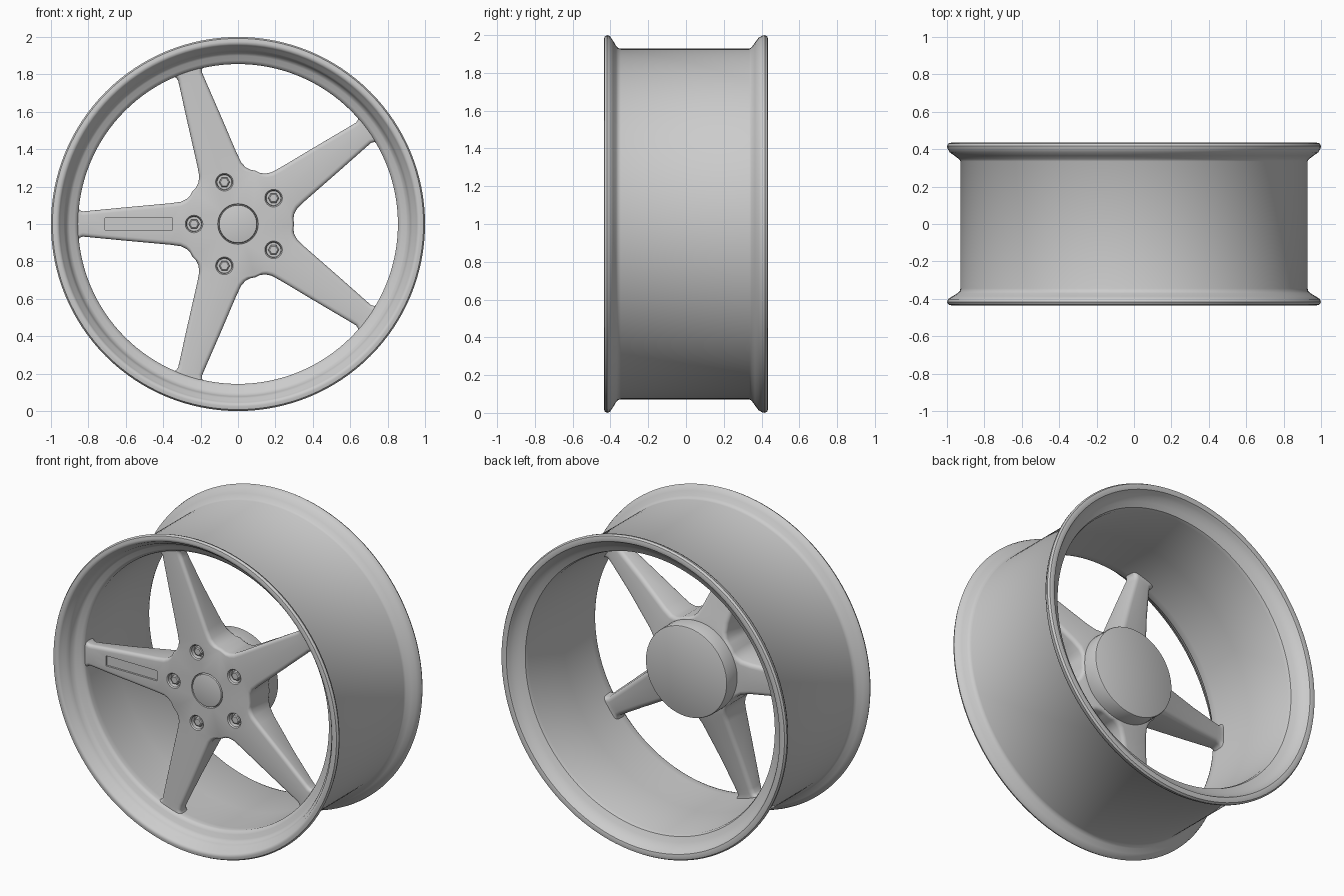
import bpy, bmesh, math
from mathutils import Vector, Matrix

if "Cube" in bpy.data.objects:
    bpy.data.objects.remove(bpy.data.objects["Cube"])

CENTRE = Vector((0, 0, 1))
SPOKE_ANGLES = [math.radians(36 + 72 * i) for i in range(5)]
FACE = -0.31  # y of the spoke front face


def finish(bm, name, angle=35):
    bmesh.ops.remove_doubles(bm, verts=bm.verts, dist=1e-4)
    bmesh.ops.recalc_face_normals(bm, faces=bm.faces)
    me = bpy.data.meshes.new(name)
    bm.to_mesh(me)
    bm.free()
    ob = bpy.data.objects.new(name, me)
    bpy.context.collection.objects.link(ob)
    bpy.ops.object.select_all(action='DESELECT')
    ob.select_set(True)
    bpy.context.view_layer.objects.active = ob
    if angle:
        bpy.ops.object.shade_smooth_by_angle(angle=math.radians(angle))
    return ob


def revolve(bm, profile, steps, closed=False, at=(0, 0)):
    """Spin (radius, y) points round a y-parallel axis at (x, z) from the wheel centre."""
    rings = []
    for i in range(steps):
        a = 2 * math.pi * i / steps
        rings.append([bm.verts.new(CENTRE + Vector((at[0] + r * math.cos(a), y, at[1] + r * math.sin(a))))
                      for r, y in profile])
    n = len(profile)
    for i in range(steps):
        p, q = rings[i], rings[(i + 1) % steps]
        for j in range(n if closed else n - 1):
            k = (j + 1) % n
            bm.faces.new((p[j], p[k], q[k], q[j]))


def apply(ob, kind, **settings):
    m = ob.modifiers.new(kind.lower(), kind)
    for k, v in settings.items():
        setattr(m, k, v)
    bpy.context.view_layer.objects.active = ob
    bpy.ops.object.modifier_apply(modifier=m.name)


# Rim: closed section, outside front to back, then inside back to front
rim_profile = [
    (0.975, -0.435), (0.992, -0.431), (1.0, -0.417), (0.994, -0.402), (0.97, -0.386),
    (0.943, -0.37), (0.932, -0.36), (0.928, -0.345), (0.928, 0.335), (0.935, 0.347),
    (0.96, 0.365), (0.985, 0.383), (0.997, 0.403), (1.0, 0.418), (0.992, 0.431),
    (0.975, 0.435), (0.958, 0.431), (0.948, 0.415), (0.935, 0.395), (0.905, 0.375),
    (0.875, 0.36), (0.867, 0.34), (0.862, 0.0), (0.857, -0.27), (0.855, -0.305),
    (0.86, -0.318), (0.875, -0.328), (0.9, -0.338), (0.914, -0.348), (0.922, -0.37),
    (0.932, -0.395), (0.946, -0.405), (0.955, -0.425), (0.963, -0.433)]
bm = bmesh.new()
revolve(bm, rim_profile, 128, closed=True)
finish(bm, "rim", 40)

# Spokes: stations (distance out, half width, back y, back narrowing)
c36, s36 = math.cos(math.radians(36)), math.sin(math.radians(36))
stations = [
    (0.0, 0.0, -0.1, 1), (0.3 * c36, 0.3 * s36, -0.1, 1), (0.255, 0.153, -0.1, 0.98),
    (0.275, 0.134, -0.102, 0.95), (0.305, 0.12, -0.108, 0.9), (0.36, 0.113, -0.122, 0.85),
    (0.6, 0.092, -0.178, 0.82), (0.8, 0.073, -0.215, 0.82), (0.83, 0.07, -0.22, 0.84),
    (0.846, 0.076, -0.222, 0.87), (0.858, 0.088, -0.222, 0.9), (0.885, 0.13, -0.222, 0.95)]
bm = bmesh.new()
for a in SPOKE_ANGLES:
    out, side = Vector((math.cos(a), 0, math.sin(a))), Vector((-math.sin(a), 0, math.cos(a)))

    def pt(u, v, y):
        return bm.verts.new(CENTRE + out * u + side * v + Vector((0, y, 0)))

    rows = []
    for u, w, back, k in stations:
        rows.append(([pt(u, w * s, FACE) for s in (-1, 0, 1)],
                     [pt(u, w * k * s, back) for s in (-1, 0, 1)]))
    for i, ((f0, b0), (f1, b1)) in enumerate(zip(rows, rows[1:])):
        for j in (0, 1):
            for p, q in ((f0, f1), (b0, b1)):
                if i == 0:
                    bm.faces.new((p[1], q[j], q[j + 1]))
                else:
                    bm.faces.new((p[j], p[j + 1], q[j + 1], q[j]))
        if i > 0:
            for j in (0, 2):
                bm.faces.new((f0[j], f1[j], b1[j], b0[j]))
    f, b = rows[-1]
    for j in (0, 1):
        bm.faces.new((f[j], f[j + 1], b[j + 1], b[j]))
spokes = finish(bm, "spokes", 0)
apply(spokes, 'BEVEL', width=0.022, segments=4, limit_method='ANGLE',
      angle_limit=math.radians(55), use_clamp_overlap=False)

# Cutters: bolt pockets, centre cap seat and the recess on one spoke
BOLTS = [(0.235 * math.cos(a), 0.235 * math.sin(a)) for a in SPOKE_ANGLES]
bm = bmesh.new()
for at in BOLTS:
    revolve(bm, [(0, -0.4), (0.048, -0.4), (0.048, FACE - 0.001), (0.041, FACE + 0.007),
                 (0.039, -0.275), (0, -0.275)], 32, at=at)
revolve(bm, [(0, -0.4), (0.109, -0.4), (0.109, FACE - 0.001), (0.106, FACE + 0.004),
             (0.106, -0.29), (0, -0.29)], 64)
bmesh.ops.create_cube(bm, size=1, matrix=Matrix.Translation((-0.53, FACE, 1)) @
                      Matrix.Diagonal((0.36, 0.024, 0.064, 1)))
cutter = finish(bm, "cutter", 0)
cutter.hide_render = True
apply(spokes, 'BOOLEAN', operation='DIFFERENCE', solver='EXACT', object=cutter)
bpy.data.objects.remove(cutter)
bpy.ops.object.select_all(action='DESELECT')
spokes.select_set(True)
bpy.context.view_layer.objects.active = spokes
bpy.ops.object.shade_smooth_by_angle(angle=math.radians(35))

# Hub drum behind the spokes
bm = bmesh.new()
revolve(bm, [(0, 0), (0.277, 0), (0.283, -0.003), (0.286, -0.01), (0.286, -0.1),
             (0.29, -0.2), (0.284, -0.25), (0, -0.25)], 64)
finish(bm, "hub")

# Centre cap
bm = bmesh.new()
revolve(bm, [(0, FACE - 0.004), (0.094, FACE - 0.004), (0.1, FACE - 0.002), (0.103, FACE + 0.004),
             (0.103, -0.28), (0, -0.28)], 64)
finish(bm, "centre_cap")

# Hexagonal wheel bolts on round collars
for i, at in enumerate(BOLTS):
    bm = bmesh.new()
    revolve(bm, [(0, -0.302), (0.022, -0.302), (0.029, -0.297), (0.029, -0.27), (0, -0.27)], 6, at=at)
    finish(bm, f"wheel_bolt_{i + 1}", 20)
